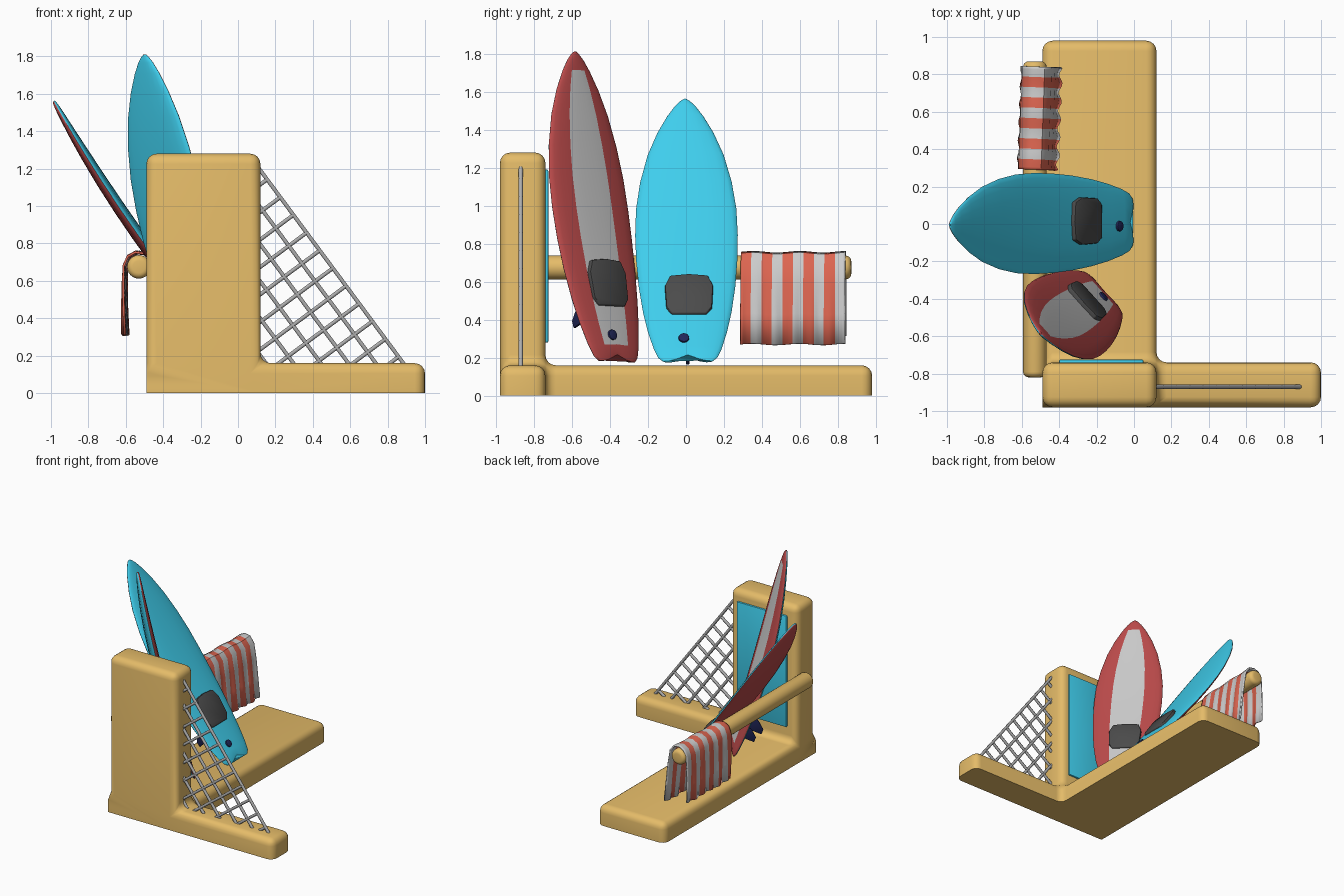
import bpy, bmesh, math
from mathutils import Vector, Matrix

if "Cube" in bpy.data.objects:
    bpy.data.objects.remove(bpy.data.objects["Cube"])


def material(name, r, g, b):
    m = bpy.data.materials.new(name)
    m.diffuse_color = (r, g, b, 1)
    m.use_nodes = True
    m.node_tree.nodes["Principled BSDF"].inputs["Base Color"].default_value = m.diffuse_color
    return m


WOOD = material("wood", .78, .50, .14)
CYAN = material("cyan", .05, .62, .85)
TEAL = material("teal", .03, .42, .55)
RED = material("red", .50, .07, .07)
ORANGE = material("orange", .72, .13, .08)
PALE = material("pale", .58, .58, .58)
DARK = material("dark_pad", .07, .07, .07)
NAVY = material("navy", .015, .02, .10)
ROPE = material("rope", .42, .42, .42)


def finish(name, bm, mats, matrix=None, angle=40):
    bmesh.ops.recalc_face_normals(bm, faces=bm.faces)
    me = bpy.data.meshes.new(name)
    bm.to_mesh(me)
    bm.free()
    ob = bpy.data.objects.new(name, me)
    bpy.context.collection.objects.link(ob)
    for m in mats:
        me.materials.append(m)
    if matrix:
        ob.matrix_world = matrix
    bpy.ops.object.select_all(action='DESELECT')
    ob.select_set(True)
    bpy.context.view_layer.objects.active = ob
    bpy.ops.object.shade_smooth_by_angle(angle=math.radians(angle))
    return ob


def prism(name, outline, z0, z1, mat, matrix, bevel=0):
    bm = bmesh.new()
    f = bm.faces.new([bm.verts.new((x, y, z0)) for x, y in outline])
    ext = bmesh.ops.extrude_face_region(bm, geom=[f])["geom"]
    bmesh.ops.translate(bm, vec=(0, 0, z1 - z0), verts=[v for v in ext if isinstance(v, bmesh.types.BMVert)])
    if bevel:
        bmesh.ops.bevel(bm, geom=bm.edges[:], offset=bevel, segments=2, profile=.5, affect='EDGES', clamp_overlap=True)
    return finish(name, bm, [mat], matrix)


# stand: L-shaped base and upright wall built from filled cells, then rounded
xs, ys, zs = (-.49, .12, 1.0), (-.98, -.74, .98), (0, .16, 1.28)
cells = [(0, 0, 0), (1, 0, 0), (0, 1, 0), (0, 0, 1)]
bm = bmesh.new()
for c in cells:
    for axis in range(3):
        for side in (0, 1):
            n = list(c)
            n[axis] += 2 * side - 1
            if tuple(n) in cells:
                continue
            a, b = [i for i in range(3) if i != axis]
            ring = []
            for da, db in ((0, 0), (1, 0), (1, 1), (0, 1)):
                i = list(c)
                i[axis] += side
                i[a] += da
                i[b] += db
                ring.append(bm.verts.new((xs[i[0]], ys[i[1]], zs[i[2]])))
            bm.faces.new(ring)
bmesh.ops.remove_doubles(bm, verts=bm.verts, dist=1e-4)
bmesh.ops.recalc_face_normals(bm, faces=bm.faces)


def rounded(e):
    if e.calc_face_angle(0) < .1 or all(v.co.z < .01 for v in e.verts):
        return False
    # the outer foot corner stays sharp at the floor
    return not all(v.co.x < -.48 and v.co.y < -.97 and v.co.z < .2 for v in e.verts)


bmesh.ops.bevel(bm, geom=[e for e in bm.edges if rounded(e)], offset=.055, segments=4,
                profile=.5, affect='EDGES', clamp_overlap=True)
finish("stand", bm, [WOOD])

# inset panel on the inner side of the wall
prism("wall_panel", [(-.40, .28), (.05, .28), (.05, 1.19), (-.40, 1.19)], 0, .03, CYAN,
      Matrix.Translation((0, -.725, 0)) @ Matrix.Rotation(math.pi / 2, 4, 'X'), .006)

# towel rail with rounded ends
bm = bmesh.new()
bmesh.ops.create_cone(bm, cap_ends=True, segments=24, radius1=.063, radius2=.063, depth=1.69)
bmesh.ops.bevel(bm, geom=[e for e in bm.edges if any(len(f.verts) > 4 for f in e.link_faces)],
                offset=.03, segments=4, profile=.5, affect='EDGES')
finish("rail", bm, [WOOD], Matrix.Translation((-.53, .025, .675)) @ Matrix.Rotation(math.pi / 2, 4, 'X'))

# diagonal rope net filling the triangle between wall and foot
top, foot = Vector((.12, 1.19)), Vector((.88, .165))
d = (foot - top).normalized()
n = Vector((-d.y, d.x))
corner = Vector((.09, .13))
planes = [(Vector((1, 0)), corner), (Vector((0, 1)), corner), (-n, top + n * .004)]
cu = bpy.data.curves.new("net", 'CURVE')
cu.dimensions = '3D'
cu.bevel_depth = .012
cu.bevel_resolution = 1
cu.use_fill_caps = True


def rope(p, v):
    lo, hi = -3, 3
    for pn, po in planes:
        k, q = pn.dot(v), pn.dot(po - p)
        if abs(k) < 1e-6:
            continue
        if k > 0:
            lo = max(lo, q / k)
        else:
            hi = min(hi, q / k)
    if hi - lo < .03:
        return
    s = cu.splines.new('POLY')
    s.points.add(1)
    for pt, t in zip(s.points, (lo, hi)):
        c = p + v * t
        pt.co = (c.x, -.87, c.y, 1)


for i in range(6):
    rope(top - n * .118 * i, d)
for i in range(-1, 12):
    rope(top + d * (.06 + .118 * i), n)
cu.materials.append(ROPE)
bpy.context.collection.objects.link(bpy.data.objects.new("net", cu))

# striped towel draped over the rail
prof = [(-.602, .31), (-.606, .45), (-.606, .58), (-.602, .68), (-.58, .73), (-.54, .752),
        (-.49, .745), (-.455, .70), (-.435, .58), (-.42, .43), (-.405, .27)]
bm = bmesh.new()
cols = 40
grid = []
for j in range(cols + 1):
    y = .29 + .55 * j / cols
    row = []
    for x, z in prof:
        hang = max(0, .70 - z)
        row.append(bm.verts.new((x + .022 * hang * math.sin(j * .9 + x * 9) + .02 * (j / cols - .5),
                                 y - .01 * (x + .5) * 4, z + .004 * math.sin(j * .35))))
    grid.append(row)
for j in range(cols):
    for i in range(len(prof) - 1):
        f = bm.faces.new((grid[j][i], grid[j + 1][i], grid[j + 1][i + 1], grid[j][i + 1]))
        f.material_index = (j // 4) % 2
towel = finish("towel", bm, [ORANGE, PALE])
sol = towel.modifiers.new("thickness", 'SOLIDIFY')
sol.thickness = .012
sol.offset = 0

# surfboards: half width and half thickness along the length (0 tail, 1 nose)
STATIONS = [(0, .13, .012), (.015, .155, .02), (.05, .178, .025), (.12, .208, .029), (.2, .233, .032),
            (.3, .254, .034), (.4, .266, .035), (.5, .270, .035), (.6, .264, .034), (.7, .241, .032),
            (.8, .200, .028), (.88, .148, .023), (.94, .095, .018), (.975, .055, .014), (.993, .026, .010), (1, .008, .006)]
US = [-1, -.97, -.9, -.75, -.47, -.2, 0, .2, .47, .75, .9, .97, 1]


def rocker(s):
    return -.18 * s * (1 - s)


def surfboard(name, tail, nose, normal, mats, stripe):
    tail, nose = Vector(tail), Vector(nose)
    length = (nose - tail).length
    L = (nose - tail).normalized()
    N = Vector(normal)
    N = (N - L * N.dot(L)).normalized()
    W = L.cross(N)
    M = Matrix((W, L, N)).transposed().to_4x4()
    M.translation = tail
    sect = [(u, 1) for u in US] + [(u, -1) for u in US[-2:0:-1]]
    bm = bmesh.new()
    rings = []
    for s, w, h in STATIONS:
        notch = .035 * max(0, 1 - s / .06)
        rings.append([bm.verts.new((u * w, s * length + notch * max(0, 1 - abs(u) * 1.6),
                                    rocker(s) + k * h * (1 - abs(u) ** 2.4) ** .5)) for u, k in sect])
    m = len(sect)
    for i in range(len(rings) - 1):
        for j in range(m):
            f = bm.faces.new((rings[i][j], rings[i][(j + 1) % m], rings[i + 1][(j + 1) % m], rings[i + 1][j]))
            deck = j < len(US) - 1
            f.material_index = 0 if deck else 1
            if stripe and 4 <= j <= 7 and 2 <= i <= 11:
                f.material_index = 2
    bm.faces.new(rings[0])
    bm.faces.new(rings[-1])
    finish(name, bm, mats, M, 60)

    # grip pad
    pad = [(-.09, .30), (.09, .30), (.12, .34), (.127, .48), (.10, .545), (0, .555), (-.10, .545), (-.127, .48), (-.12, .34)]
    prism(name + "_grip_pad", pad, -.02, .022, DARK, M @ Matrix.Translation((.01, 0, rocker(.25) + .03)), .008)

    # leash plug
    ring = [(.028 * math.cos(a * math.pi / 8), .14 + .028 * math.sin(a * math.pi / 8)) for a in range(16)]
    prism(name + "_leash_plug", ring, -.015, .012, NAVY, M @ Matrix.Translation((-.02, 0, rocker(.08) + .026)), .004)

    # three swept fins under the tail
    fin = [(.06, .02), (-.07, .02), (-.10, -.03), (-.115, -.10), (-.075, -.105), (-.02, -.06)]
    turn = Matrix(((0, 0, 1, 0), (1, 0, 0, 0), (0, 1, 0, 0), (0, 0, 0, 1)))
    for i, (x, y) in enumerate(((0, .20), (-.12, .33), (.12, .33))):
        prism(f"{name}_fin_{i}", fin, -.009, .009, NAVY,
              M @ Matrix.Translation((x, y, rocker(y / length) - .03)) @ turn, .004)


surfboard("cyan_board", (-.01, .01, .18), (-.985, -.005, 1.56), (.816, 0, .578), [CYAN, RED], False)
surfboard("red_board", (-.16, -.365, .18), (-.5, -.585, 1.81), (.74, .67, 0), [RED, CYAN, PALE], True)
